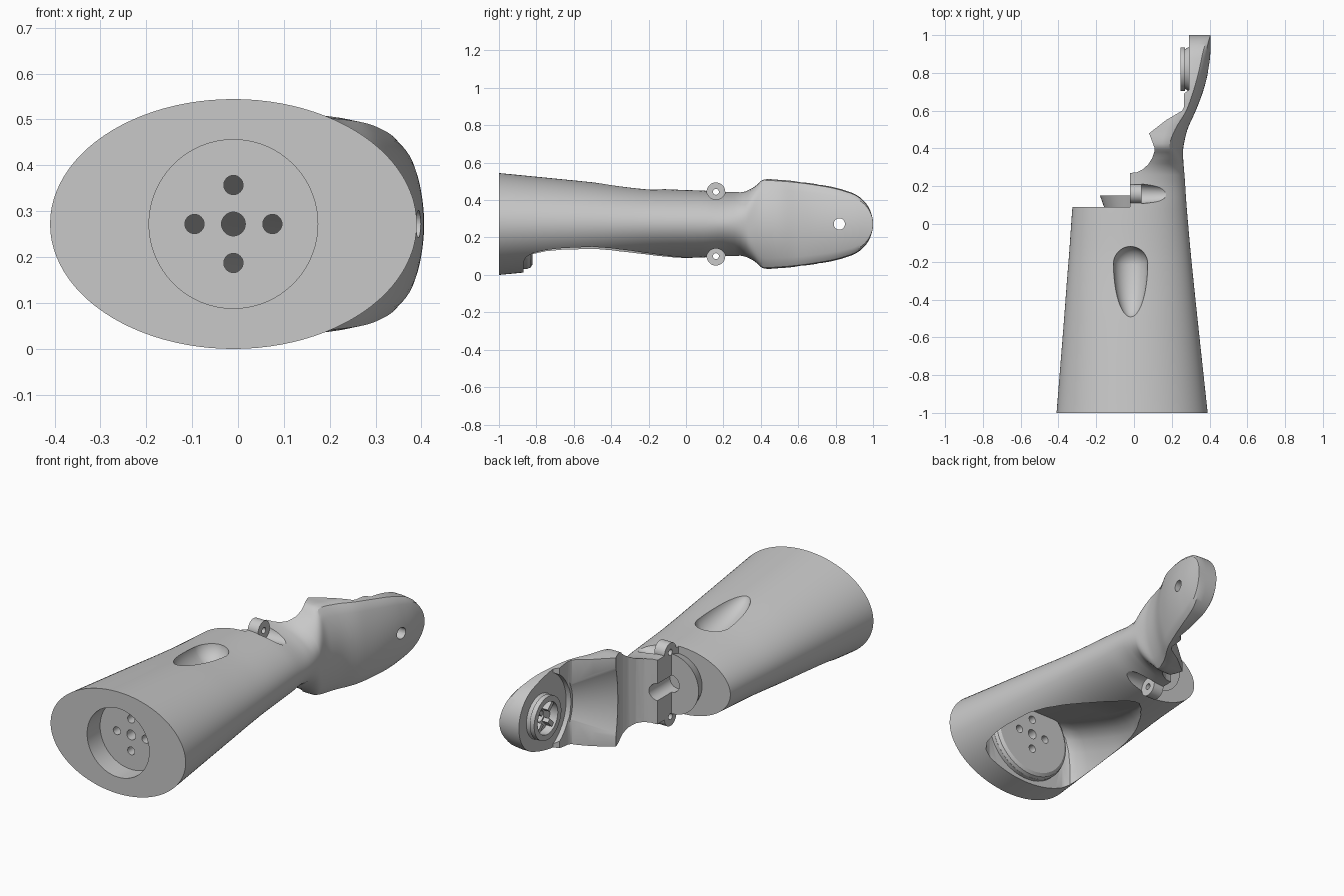
import bpy, bmesh, math
from mathutils import Vector, Matrix

cube = bpy.data.objects.get("Cube")
if cube:
    bpy.data.objects.remove(cube, do_unlink=True)

GREY = bpy.data.materials.new("plain grey")
GREY.use_nodes = True
GREY.diffuse_color = (0.58, 0.58, 0.58, 1)
GREY.node_tree.nodes["Principled BSDF"].inputs["Base Color"].default_value = (0.58, 0.58, 0.58, 1)
MID = 0.272          # height of the centre line
CX = -0.01           # centre of the round base
PIVOT = 0.82         # centre of the paddle end along y
FRONT = -0.87        # inner side of the base wall


def make(name, bm):
    bmesh.ops.recalc_face_normals(bm, faces=bm.faces)
    mesh = bpy.data.meshes.new(name)
    bm.to_mesh(mesh)
    bm.free()
    mesh.materials.append(GREY)
    ob = bpy.data.objects.new(name, mesh)
    bpy.context.collection.objects.link(ob)
    return ob


def combine(target, tool, op="DIFFERENCE"):
    mod = target.modifiers.new("combine", "BOOLEAN")
    mod.object, mod.operation, mod.solver = tool, op, "EXACT"
    bpy.context.view_layer.objects.active = target
    bpy.ops.object.modifier_apply(modifier=mod.name)
    bpy.data.objects.remove(tool, do_unlink=True)


def cone(p, q, r1, r2=None, sides=64, name="tool"):
    p, q = Vector(p), Vector(q)
    turn = (q - p).to_track_quat("Z", "Y").to_matrix().to_4x4()
    bm = bmesh.new()
    bmesh.ops.create_cone(bm, cap_ends=True, segments=sides, radius1=r1,
                          radius2=r1 if r2 is None else r2, depth=(q - p).length,
                          matrix=Matrix.Translation((p + q) / 2) @ turn)
    return make(name, bm)


def skin(name, rings):
    """Closed surface through equal rings of points."""
    bm = bmesh.new()
    rings = [[bm.verts.new(p) for p in ring] for ring in rings]
    n = len(rings[0])
    for a, b in zip(rings, rings[1:]):
        for k in range(n):
            j = (k + 1) % n
            bm.faces.new((a[k], a[j], b[j], b[k]))
    bm.faces.new(rings[0])
    bm.faces.new(rings[-1])
    return make(name, bm)


# Skin stations along y: y, left x, right x, half height, squareness, outer bulge
STATIONS = [
    (-1, -.41, .39, .2725, 2, 0), (-.5, -.37, .336, .223, 2, 0), (-.3, -.355, .315, .201, 2, 0),
    (-.15, -.343, .3, .188, 2, 0), (.1, -.325, .278, .178, 2, 0), (.25, -.31, .268, .171, 2, 0),
    (.32, -.29, .262, .178, 3, .02), (.37, -.27, .26, .202, 8, .045), (.41, -.26, .262, .236, 20, .052),
    (.5, -.28, .283, .236, 24, .045), (.6, -.33, .327, .227, 24, .035), (.7, -.37, .365, .213, 24, .04),
    (.8, -.39, .391, .194, 24, .045), (.9, -.4, .404, .161, 24, .05), (1, -.405, .406, .1, 24, .05)]


def station(y):
    """Smooth interpolation between the stations."""
    i = max(k for k in range(len(STATIONS) - 1) if STATIONS[k][0] <= y or k == 0)
    s = [STATIONS[max(0, min(len(STATIONS) - 1, i + k))] for k in (-1, 0, 1, 2)]
    w = s[2][0] - s[1][0]
    t = (y - s[1][0]) / w
    out = []
    for c in range(1, 6):
        a, b = s[1][c], s[2][c]
        ma = (b - s[0][c]) / (s[2][0] - s[0][0]) * w
        mb = (s[3][c] - a) / (s[3][0] - s[1][0]) * w
        out.append((2*t**3 - 3*t*t + 1)*a + (t**3 - 2*t*t + t)*ma
                   + (3*t*t - 2*t**3)*b + (t**3 - t*t)*mb)
    return out


def section(y, sides=96):
    left, right, h, n, bulge = station(y)
    if y > 0.87:
        h = math.sqrt(max(0.0, 0.18**2 - (y - PIVOT)**2))
    mid, rx = (left + right) / 2, (right - left) / 2
    ring = []
    for k in range(sides):
        c, d = math.cos(math.tau * k / sides), math.sin(math.tau * k / sides)
        r = (abs(c)**n + abs(d)**n) ** (-1 / n)
        x, z = r * c, r * d * h
        ring.append((mid + x * rx - bulge * max(x, 0) * (z / .2)**2, y, MID + z))
    return ring


# Outer skin with a round paddle tip
ys = [-1 + .03 * k for k in range(44)] + [.32 + .015 * k for k in range(35)]
ys += [PIVOT + .18 * math.sin(math.radians(a)) for a in range(18, 90, 5)]
body = skin("arm_body", [section(y) for y in sorted(ys)])

# Plan cut leaving half the arm, the neck and the paddle
plan = [(-.8, .09), (-.02, .09), (-.02, .27), (.015, .274), (.045, .288),
        (.075, .315), (.097, .35), (.108, .385), (.108, .405), (.08, .48),
        (.17, .55), (.255, .6), (.265, .62), (.265, .69), (.29, .71),
        (.29, 1.1), (-.8, 1.1)]
combine(body, skin("tool", [[(x, y, z) for x, y in plan] for z in (-.3, .9)]))
# Conical clearance around the paddle pivot
combine(body, cone((.03, PIVOT, MID), (.262, PIVOT, MID), .43, .235, 96))
combine(body, cone((.2, PIVOT, MID), (.29, PIVOT, MID), .22, sides=96))

# Sloping teardrop pocket in the top: a ball stretched on one side
bm = bmesh.new()
bmesh.ops.create_uvsphere(bm, u_segments=48, v_segments=32, radius=.092)
for v in bm.verts:
    if v.co.y < 0:
        v.co.y *= 3.1
        v.co.z -= .13 * v.co.y
    v.co += Vector((-.018, -.21, .47))
combine(body, make("tool", bm))

# Vaulted scoop in the underside, its roof sloping down to a point at the back
half = [(.24, FRONT), (.28, -.855), (.3, -.82), (.308, -.75), (.306, -.65), (.298, -.5),
        (.282, -.4), (.25, -.3), (.205, -.2), (.145, -.1), (.08, -.02), (.03, .01)]
outline = half + [(-x, y) for x, y in reversed(half)]
vault = ((1, .6), (1, .22), (.97, .14), (.9, .075), (.8, .035), (.66, .01), (.5, 0))
combine(body, skin("tool", [[(CX + x * s, y, .43 - .38 * (y - FRONT) - drop) for x, y in outline]
                            for s, drop in vault]))

# Mounting cup in the base, with its bolt holes
for y0, y1, r0, r1 in ((-.9, -.848, .24, .24), (-.85, -.83, .24, .232), (-.831, -.82, .232, .215)):
    combine(body, cone((CX, y0, MID), (CX, y1, MID), r0, r1, 96), "UNION")
combine(body, cone((CX, -1.1, MID), (CX, -.89, MID), .184, sides=96))
for dx, dz, r in ((0, 0, .026), (.085, 0, .021), (-.085, 0, .021), (0, .085, .021), (0, -.085, .021)):
    combine(body, cone((CX + dx, -1, MID + dz), (CX + dx, -.75, MID + dz), r, sides=32))

# Flared collar on the flat end, with a cable channel
combine(body, cone((-.02, .08, MID), (-.02, .15, MID), .135, .16), "UNION")
combine(body, cone((-.02, .1, MID), (-.02, .4, MID), .045))

# Screw lugs above and below, each with a clearance groove
for side in (1, -1):
    z = MID + side * .172
    combine(body, cone((.04, .16, z), (.18, .16, z), .052, .04))
    combine(body, cone((-.02, .16, z), (.041, .16, z), .05), "UNION")
    combine(body, cone((-.1, .16, z), (.1, .16, z), .016, sides=32))

# Pivot hole through the paddle
combine(body, cone((.2, PIVOT, MID), (.5, PIVOT, MID), .03, sides=32))

# Stepped coupling ring on the inner side of the paddle
ring = cone((.27, PIVOT, MID), (.292, PIVOT, MID), .105, .118, name="coupling_ring")
combine(ring, cone((.245, PIVOT, MID), (.271, PIVOT, MID), .115), "UNION")
combine(ring, cone((.2, PIVOT, MID), (.35, PIVOT, MID), .085))

# Prongs inside the ring
parts = [body, ring]
for k in range(4):
    bm = bmesh.new()
    bmesh.ops.create_cube(bm, size=1, matrix=Matrix.Translation((.275, PIVOT, MID))
                          @ Matrix.Rotation(math.radians(45 + 90 * k), 4, "X")
                          @ Matrix.Translation((0, .062, 0)) @ Matrix.Diagonal((.036, .05, .022, 1)))
    parts.append(make("coupling_prong_%d" % (k + 1), bm))

# Smooth shading with crisp edges
bpy.ops.object.select_all(action="DESELECT")
for ob in parts:
    ob.select_set(True)
bpy.context.view_layer.objects.active = body
bpy.ops.object.shade_smooth_by_angle(angle=math.radians(30))
